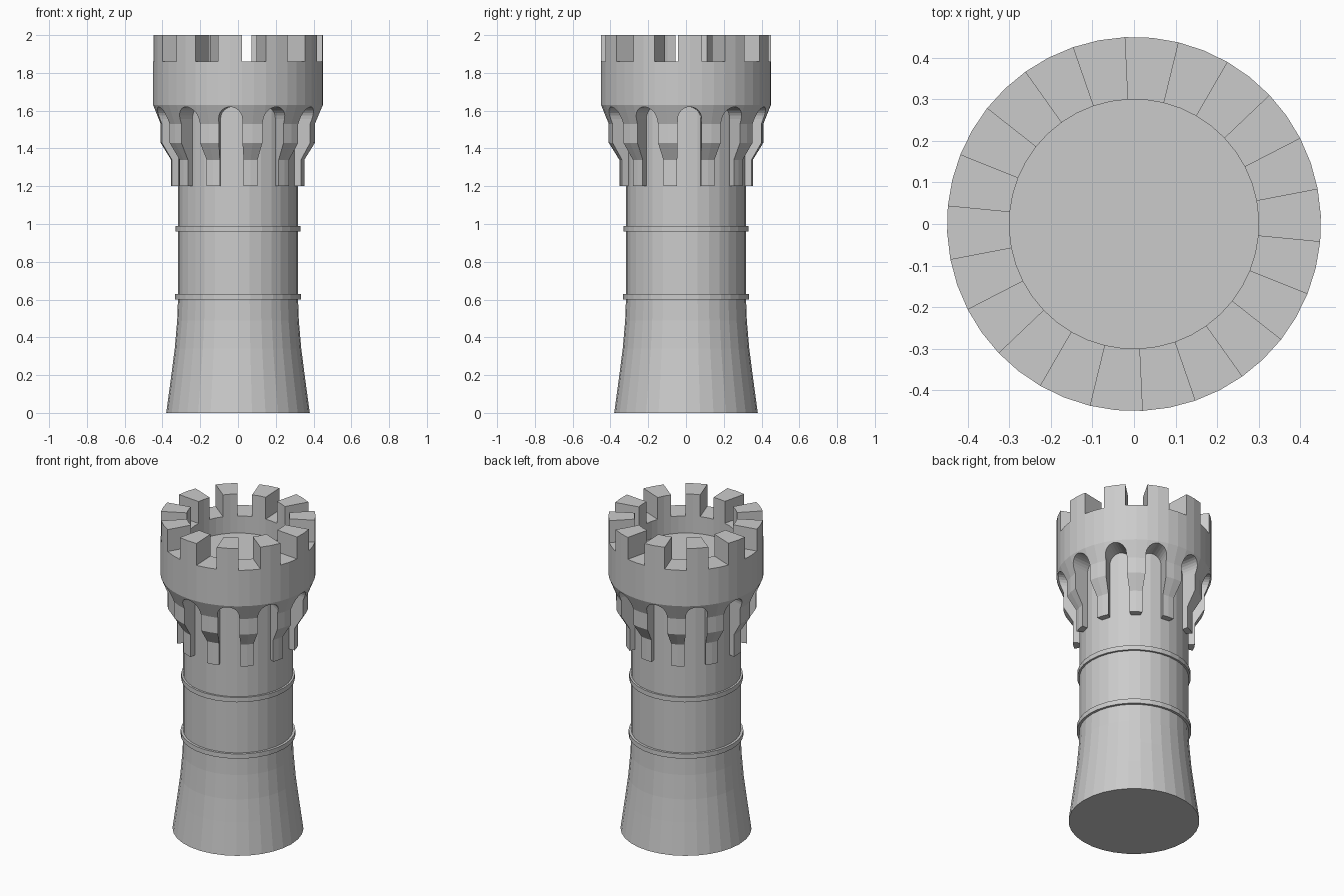
import bpy, bmesh
from math import sin, cos, pi, radians

if "Cube" in bpy.data.objects:
    bpy.data.objects.remove(bpy.data.objects["Cube"])

COUNT = 11                      # merlons and arches around the tower
PHASE = radians(2.7)            # direction of the first merlon


def finish(bm, name):
    bmesh.ops.recalc_face_normals(bm, faces=bm.faces[:])
    mesh = bpy.data.meshes.new(name)
    bm.to_mesh(mesh)
    bm.free()
    ob = bpy.data.objects.new(name, mesh)
    bpy.context.collection.objects.link(ob)
    return ob


def revolve(profile, sides, phase=0.0, closed=True):
    """Spin (radius, z) points about z; open profiles get flat end caps."""
    bm = bmesh.new()
    rings = []
    for r, z in profile:
        rings.append([bm.verts.new((r * cos(phase + 2 * pi * i / sides),
                                    r * sin(phase + 2 * pi * i / sides), z))
                      for i in range(sides)])
    n = len(rings)
    bands = []
    for j in range(n if closed else n - 1):
        a, b = rings[j], rings[(j + 1) % n]
        bands.append([bm.faces.new((a[i], a[(i + 1) % sides], b[(i + 1) % sides], b[i]))
                      for i in range(sides)])
    if not closed:
        bm.faces.new(rings[0])
        bm.faces.new(rings[-1])
    return bm, bands


# Flared shaft, its top is the floor inside the battlements
bm, _ = revolve([(.38, 0), (.353, .2), (.335, .34), (.322, .49), (.318, .6),
                 (.318, 1.75)], 32, closed=False)
finish(bm, "tower_shaft")

# Two thin bands around the shaft
for name, z, r in (("lower_band", .60, .333), ("upper_band", .96, .33)):
    bm, _ = revolve([(.30, z), (r, z), (r, z + .03), (.30, z + .03)], 32)
    finish(bm, name)

# Crown: stepped corbel profile running up into the parapet wall
bm, bands = revolve([(.285, 1.2), (.355, 1.2), (.355, 1.34), (.41, 1.43), (.41, 1.53),
                     (.45, 1.63), (.45, 1.86), (.30, 1.86), (.30, 1.74), (.285, 1.74)],
                    COUNT * 4, PHASE)

# Merlons raised from the wall top
tops = [f for i, f in enumerate(bands[6]) if i % 4 in (0, 3)]
new = bmesh.ops.extrude_face_region(bm, geom=tops)["geom"]
bmesh.ops.translate(bm, vec=(0, 0, .14),
                    verts=[g for g in new if isinstance(g, bmesh.types.BMVert)])
crown = finish(bm, "crown")

# Round-topped arch cutters that split the lower crown into corbels
half, spring = .063, 1.557
outline = [(-half, 1.1), (half, 1.1)]
outline += [(half * cos(pi * k / 12), spring + half * sin(pi * k / 12)) for k in range(13)]
bm = bmesh.new()
for k in range(COUNT):
    a = PHASE + 2 * pi * k / COUNT
    ends = [[bm.verts.new((r * cos(a) - t * sin(a), r * sin(a) + t * cos(a), z))
             for t, z in outline] for r in (.26, .6)]
    inner, outer = ends
    bm.faces.new(inner)
    bm.faces.new(outer)
    for i in range(len(outline)):
        m = (i + 1) % len(outline)
        bm.faces.new((inner[i], inner[m], outer[m], outer[i]))
cutter = finish(bm, "arch_cutter")
cutter.hide_render = True

mod = crown.modifiers.new("arches", 'BOOLEAN')
mod.operation = 'DIFFERENCE'
mod.solver = 'EXACT'
mod.object = cutter
bpy.context.view_layer.objects.active = crown
crown.select_set(True)
bpy.ops.object.modifier_apply(modifier=mod.name)
bpy.data.objects.remove(cutter)
